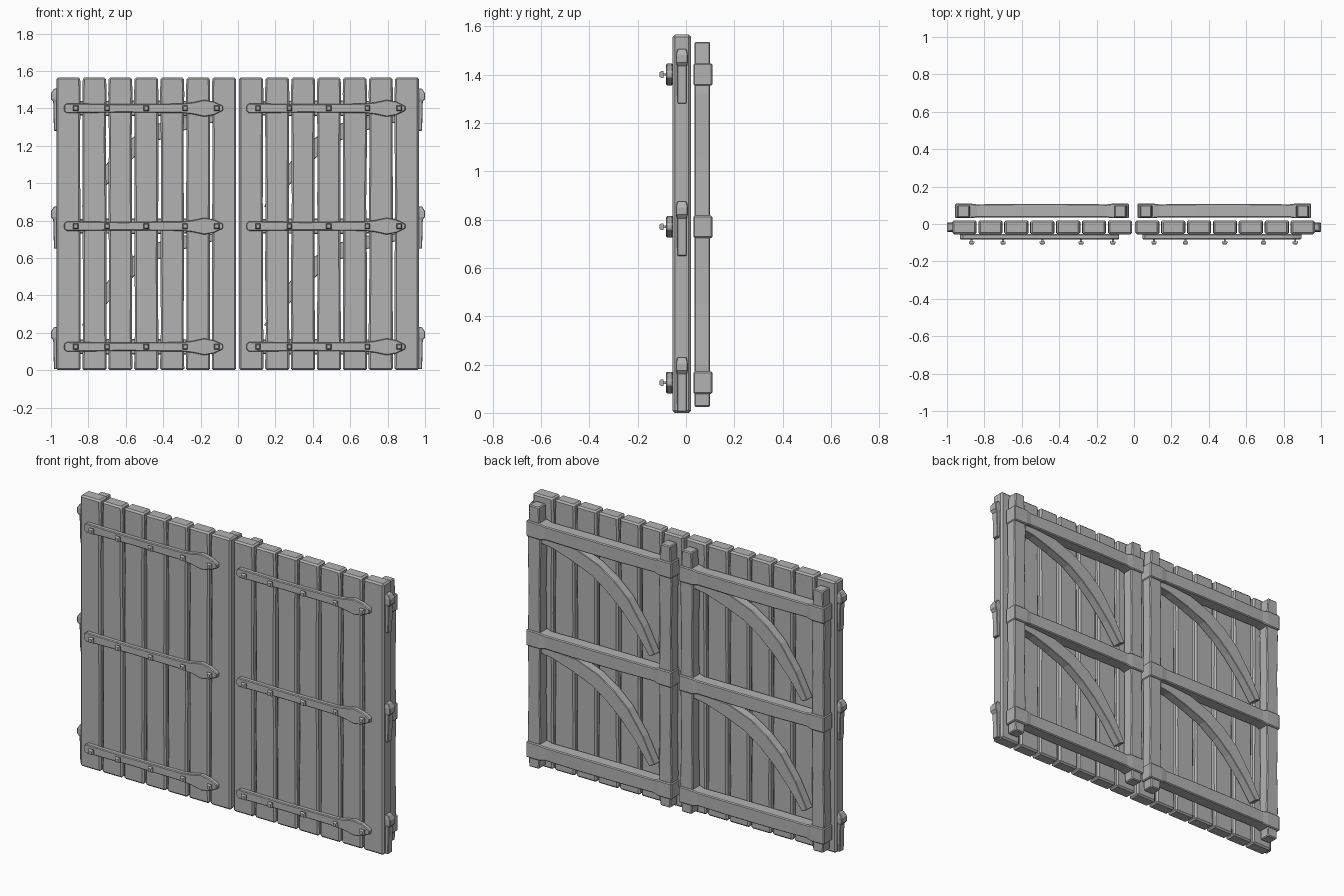
import bpy, bmesh, random

random.seed(4)
grey = bpy.data.materials.new("weathered grey")
grey.diffuse_color = (0.45, 0.45, 0.45, 1)


def loft(name, rings, bevel=0.0):
    """Skin four-cornered rings into a closed bar."""
    bm = bmesh.new()
    loops = [[bm.verts.new(p) for p in r] for r in rings]
    for a, b in zip(loops, loops[1:]):
        for i in range(4):
            j = (i + 1) % 4
            bm.faces.new((a[i], a[j], b[j], b[i]))
    bm.faces.new(loops[0])
    bm.faces.new(loops[-1])
    bmesh.ops.recalc_face_normals(bm, faces=bm.faces)
    mesh = bpy.data.meshes.new(name)
    bm.to_mesh(mesh)
    bm.free()
    mesh.materials.append(grey)
    ob = bpy.data.objects.new(name, mesh)
    bpy.context.collection.objects.link(ob)
    if bevel:
        mod = ob.modifiers.new("worn edges", 'BEVEL')
        mod.width = bevel
        mod.segments = 1
        mod.limit_method = 'ANGLE'
        mod.angle_limit = 0.7
    return ob


def ring_x(x, y0, y1, z0, z1):
    return [(x, y0, z0), (x, y1, z0), (x, y1, z1), (x, y0, z1)]


def ring_y(y, x, z, r):
    return [(x - r, y, z - r), (x + r, y, z - r), (x + r, y, z + r), (x - r, y, z + r)]


def ring_z(z, x0, x1, y0, y1):
    return [(x0, y0, z), (x1, y0, z), (x1, y1, z), (x0, y1, z)]


LEVELS = (1.40, 0.77, 0.125)
# strap outline: position along the strap, half height
STRAP = ((-0.93, 0.014), (-0.915, 0.026), (-0.62, 0.022), (-0.30, 0.025),
         (-0.24, 0.032), (-0.18, 0.045), (-0.13, 0.036), (-0.08, 0.012))
BOLTS = (-0.868, -0.70, -0.49, -0.283, -0.113)
# curved brace: upper edge point and lower edge point, for the upper bay
BRACE = (((0.885, 1.362), (0.885, 1.33)), ((0.79, 1.363), (0.79, 1.315)),
         ((0.64, 1.352), (0.665, 1.275)), ((0.50, 1.300), (0.54, 1.225)),
         ((0.40, 1.235), (0.445, 1.160)), ((0.31, 1.155), (0.36, 1.085)),
         ((0.215, 1.020), (0.26, 0.975)), ((0.14, 0.875), (0.175, 0.86)))

for side, dx in (("left", 0.0), ("right", 0.975)):
    # planks with slightly uneven edges
    for i in range(7):
        x0 = -0.971 + dx + i * 0.1385
        x1 = x0 + 0.130
        if side == "right":
            x0, x1 = x0 + 0.002, x1 + 0.002
        rings = []
        for z in (0.0, 0.22, 0.55, 0.9, 1.25, 1.48, 1.565):
            a = b = 0.003 if z > 1.5 else 0.0
            if 0.1 < z < 1.4:
                a, b = random.uniform(0, 0.005), random.uniform(0, 0.005)
            if i == 0:
                a = 0
            if i == 6:
                b = 0
            rings.append(ring_z(z, x0 + a, x1 - b, -0.055, 0.02))
        loft(f"{side}_plank", rings, 0.009)

    # back posts, slimmer at both ends
    for x in (-0.912, -0.073):
        x += dx
        loft(f"{side}_post", [ring_z(z, x - w, x + w, 0.035, 0.10) for z, w in
                              ((0.025, 0.032), (0.11, 0.036), (0.2, 0.042), (0.45, 0.037),
                               (0.77, 0.041), (1.05, 0.037), (1.32, 0.042),
                               (1.42, 0.036), (1.535, 0.031))], 0.005)

    for z in LEVELS:
        # back rail, thicker where it wraps the posts
        loft(f"{side}_rail", [ring_x(x + dx, y0, y1, z - h, z + h) for x, y0, y1, h in
                              ((-0.957, 0.031, 0.109, 0.046), (-0.872, 0.031, 0.109, 0.046),
                               (-0.84, 0.035, 0.105, 0.039), (-0.64, 0.035, 0.108, 0.041),
                               (-0.36, 0.035, 0.108, 0.041), (-0.145, 0.035, 0.105, 0.039),
                               (-0.115, 0.031, 0.109, 0.046), (-0.028, 0.031, 0.109, 0.046))],
             0.005)
        # front iron strap
        loft(f"{side}_strap", [ring_x(x + dx, -0.082, -0.054, z - h, z + h)
                               for x, h in STRAP], 0.004)
        # square bolts on thin stems
        for x in BOLTS:
            loft("bolt_head", [ring_y(y, x + dx, z, r) for y, r in
                               ((-0.094, 0.014), (-0.102, 0.014), (-0.110, 0.009))])
            loft("bolt_stem", [ring_y(y, x + dx, z, 0.005) for y in (-0.08, -0.096)])

    # curved braces in the two bays
    for drop in (0.0, 0.635):
        loft(f"{side}_brace", [[(u[0] - 0.975 + dx, 0.035, u[1] - drop),
                                (u[0] - 0.975 + dx, 0.088, u[1] - drop),
                                (l[0] - 0.975 + dx, 0.088, l[1] - drop),
                                (l[0] - 0.975 + dx, 0.035, l[1] - drop)]
                               for u, l in BRACE], 0.003)

    # outer side hinges with a knuckle on top
    s = -1 if side == "left" else 1
    for z in LEVELS:
        loft(f"{side}_side_hinge", [ring_z(z + h, s * 0.955, s * x, -0.018 - w, -0.016 + w)
                                    for h, x, w in
                                    ((-0.12, 0.984, 0.018), (0.035, 0.988, 0.019),
                                     (0.05, 1.0, 0.024), (0.08, 1.0, 0.024),
                                     (0.105, 0.984, 0.018))], 0.003)
